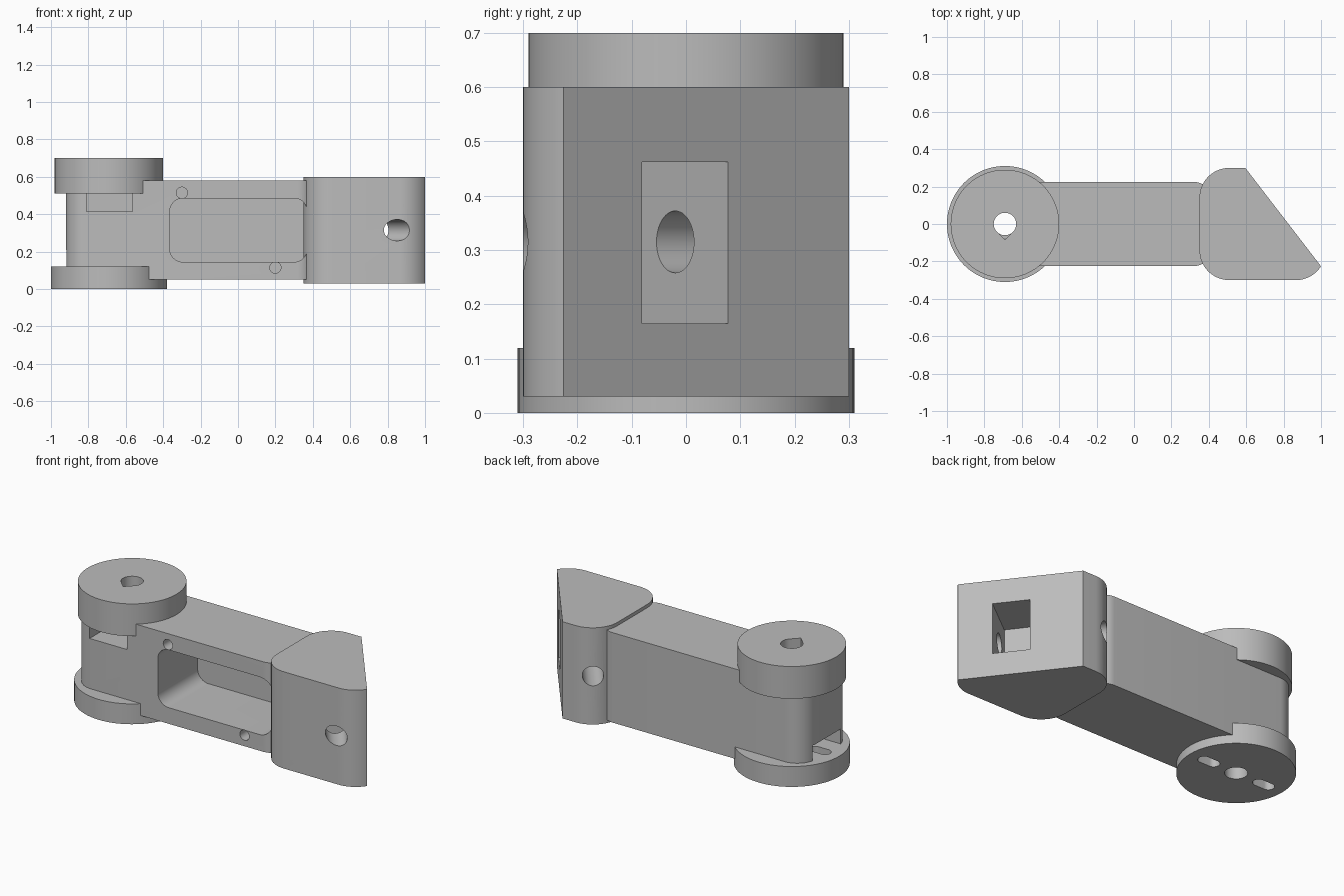
import bpy, bmesh
from math import sin, cos, tan, pi, atan2, radians
from mathutils import Matrix, Vector

cube = bpy.data.objects.get("Cube")
if cube:
    bpy.data.objects.remove(cube, do_unlink=True)

grey = bpy.data.materials.new("plain_grey")
grey.use_nodes = True
colour = (0.5, 0.5, 0.5, 1)
grey.diffuse_color = colour
grey.node_tree.nodes["Principled BSDF"].inputs["Base Color"].default_value = colour

UPRIGHT = Matrix.Identity(4)
FORWARD = Matrix.Rotation(pi / 2, 4, 'X')      # profile in x/z, extruded toward -y


def arc(cx, cy, r, a0=0, a1=360, n=64):
    """Points on an arc, angles in degrees; a full turn omits the repeated end."""
    count = n if a1 - a0 == 360 else n + 1
    return [(cx + r * cos(radians(a0 + (a1 - a0) * i / n)),
             cy + r * sin(radians(a0 + (a1 - a0) * i / n))) for i in range(count)]


def rounded_rect(x0, x1, y0, y1, left, right=None):
    """Counter-clockwise rectangle with separate left and right corner radii."""
    right = left if right is None else right
    return (arc(x0 + left, y0 + left, left, 180, 270, 12)
            + arc(x1 - right, y0 + right, right, 270, 360, 12)
            + arc(x1 - right, y1 - right, right, 0, 90, 12)
            + arc(x0 + left, y1 - left, left, 90, 180, 12))


def rect(x0, x1, y0, y1):
    return [(x0, y0), (x1, y0), (x1, y1), (x0, y1)]


def prism(name, pts, z0, z1, frame=UPRIGHT):
    bm = bmesh.new()
    base = bm.faces.new([bm.verts.new((x, y, z0)) for x, y in pts])
    ext = bmesh.ops.extrude_face_region(bm, geom=[base])
    top = [v for v in ext["geom"] if isinstance(v, bmesh.types.BMVert)]
    bmesh.ops.translate(bm, verts=top, vec=(0, 0, z1 - z0))
    bmesh.ops.transform(bm, matrix=frame, verts=bm.verts)
    bmesh.ops.recalc_face_normals(bm, faces=bm.faces)
    mesh = bpy.data.meshes.new(name)
    bm.to_mesh(mesh)
    bm.free()
    mesh.materials.append(grey)
    obj = bpy.data.objects.new(name, mesh)
    bpy.context.collection.objects.link(obj)
    return obj


def finish(obj, cuts):
    """Subtract each cutter (profile, start, end, frame), then shade."""
    bpy.ops.object.select_all(action='DESELECT')
    bpy.context.view_layer.objects.active = obj
    obj.select_set(True)
    for cut in cuts:
        cutter = prism("cutter", *cut)
        cutter.hide_render = True
        mod = obj.modifiers.new("cut", 'BOOLEAN')
        mod.operation, mod.solver, mod.object = 'DIFFERENCE', 'EXACT', cutter
        bpy.ops.object.modifier_apply(modifier=mod.name)
        bpy.data.objects.remove(cutter, do_unlink=True)
    bpy.ops.object.shade_smooth_by_angle(angle=radians(30))


# Shared axis of the two hub discs, its bore and the two bottom slots
hub = -0.69
bore = (arc(hub, 0, 0.06), -0.1, 0.9)
slots = [(rounded_rect(x - 0.065, x + 0.065, -0.033, 0.033, 0.0325), -0.1, 0.2)
         for x in (hub - 0.185, hub + 0.185)]

# Arm: rounded bar with a deep front recess, pin holes and hub openings
arm = prism("arm", rounded_rect(-0.92, 0.41, -0.225, 0.225, 0.12, 0.09), 0.05, 0.58)
finish(arm, [
    (rounded_rect(-0.365, 0.37, 0.145, 0.485, 0.07), -0.145, 0.4, FORWARD),
    (arc(-0.30, 0.515, 0.03, n=32), 0.1, 0.4, FORWARD),
    (arc(0.20, 0.115, 0.03, n=32), 0.1, 0.4, FORWARD),
    (rect(-0.81, -0.565, 0.415, 0.7), 0.08, 0.4, FORWARD),
    (rect(-1.1, -0.80, -0.13, 0.13), 0.0, 0.21),
    bore, *slots])

# Lower hub disc
lower_disc = prism("lower_disc", arc(hub, 0, 0.31, n=96), 0, 0.12)
finish(lower_disc, [bore, *slots])

# Upper hub disc with a teardrop bore
upper_disc = prism("upper_disc", arc(hub, 0, 0.29, n=96), 0.51, 0.70)
teardrop = arc(hub, 0, 0.06, -45, 225, 48) + [(hub, -0.085)]
finish(upper_disc, [(teardrop, 0.3, 0.9)])

# Wedge head: rounded back, slanted face toward +x and +y
profile = (arc(0.51, -0.14, 0.16, 180, 270, 16)
           + arc(0.865, -0.14, 0.16, -90, -32.5, 12)
           + [(0.595, 0.3)]
           + arc(0.51, 0.14, 0.16, 90, 180, 16))
head = prism("wedge_head", profile, 0.03, 0.60)
slant = (Matrix.Translation((0.829, 0, 0))
         @ Matrix.Rotation(atan2(0.4, 0.525), 4, 'Z') @ FORWARD)
finish(head, [
    (rect(-0.28, 0.1, 0.165, 0.462), -0.1, 0.1, slant),      # square pocket
    (arc(-0.164, 0.315, 0.057, n=48), -0.8, 0.8, slant)])    # cross hole
